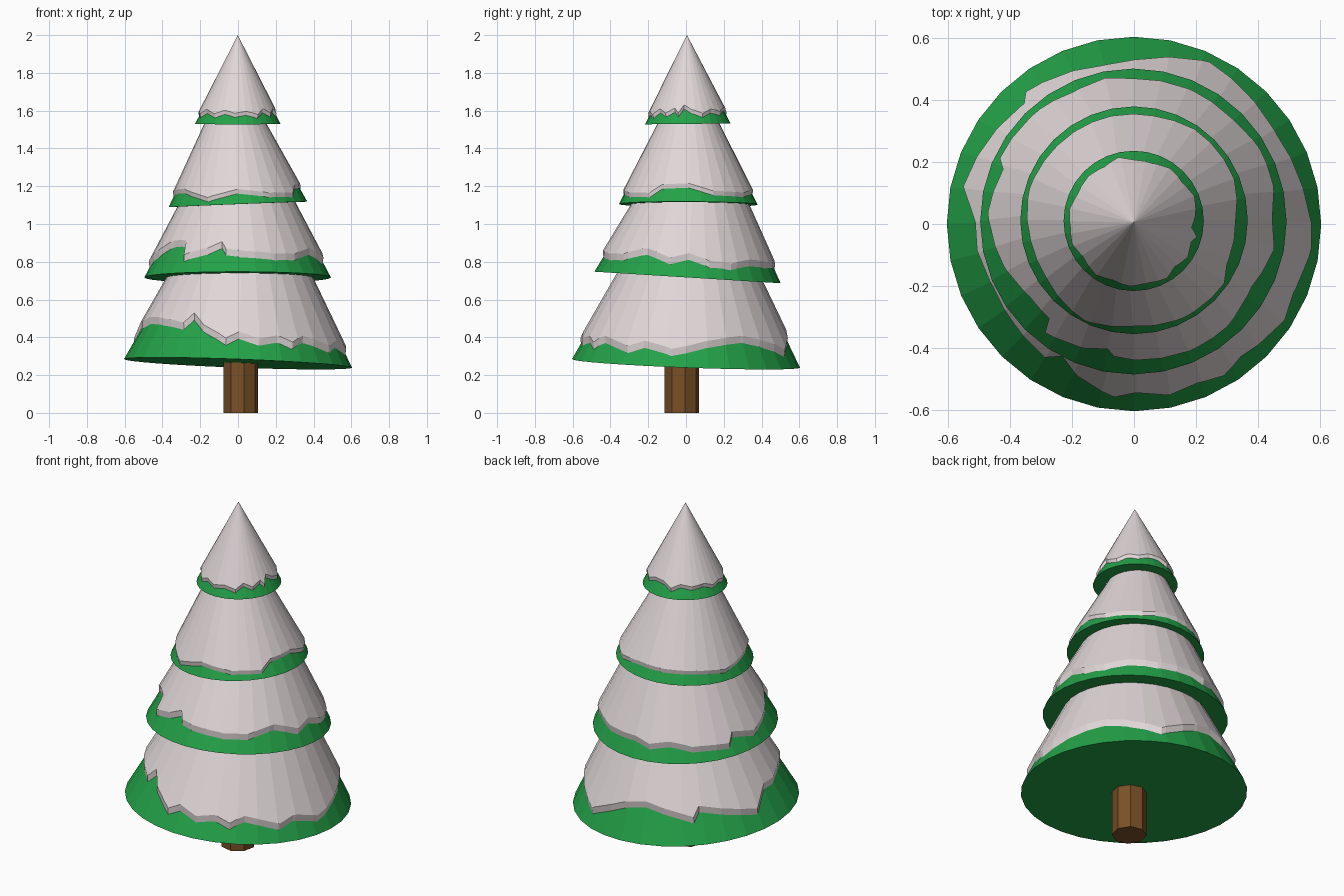
import bpy, bmesh
from math import sin, cos, pi, radians

if "Cube" in bpy.data.objects:
    bpy.data.objects.remove(bpy.data.objects["Cube"])

SEG = 32
STEP = 2 * pi / SEG


def material(name, rgb):
    m = bpy.data.materials.new(name)
    m.diffuse_color = (*rgb, 1)
    m.use_nodes = True
    m.node_tree.nodes["Principled BSDF"].inputs["Base Color"].default_value = m.diffuse_color
    return m


GREEN = material("pine green", (0.017, 0.36, 0.065))
SNOW = material("snow white", (0.74, 0.67, 0.68))
BARK = material("bark brown", (0.19, 0.08, 0.02))


def finish(bm, name, mat, loc=(0, 0, 0), rot=(0, 0, 0)):
    bmesh.ops.recalc_face_normals(bm, faces=bm.faces)
    me = bpy.data.meshes.new(name)
    bm.to_mesh(me)
    bm.free()
    me.materials.append(mat)
    ob = bpy.data.objects.new(name, me)
    ob.location, ob.rotation_euler = loc, rot
    bpy.context.collection.objects.link(ob)
    return ob


def branches(name, radius, height, loc, rot):
    """Closed faceted cone of needles."""
    bm = bmesh.new()
    ring = [bm.verts.new((radius * cos(i * STEP), radius * sin(i * STEP), 0)) for i in range(SEG)]
    tip = bm.verts.new((0, 0, height))
    bm.faces.new(ring[::-1])
    for i in range(SEG):
        bm.faces.new((ring[i], ring[(i + 1) % SEG], tip))
    finish(bm, name, GREEN, loc, rot)


def edge_radius(outline, a):
    """Radius of the ragged snow edge at angle a (degrees)."""
    pts = outline + [(outline[0][0] + 360, outline[0][1])]
    if a < pts[0][0]:
        a += 360
    for (a0, r0), (a1, r1) in zip(pts, pts[1:]):
        if a0 <= a <= a1:
            return r0 + (r1 - r0) * (a - a0) / (a1 - a0)


def snow(name, radius, height, thick, outline, loc, rot):
    """Snow cap following the cone facets, with a ragged rim."""
    outline = sorted(outline)
    angles = sorted({a for a, _ in outline} | {i * 360 / SEG for i in range(SEG)})
    bm = bmesh.new()
    tip = bm.verts.new((0, 0, height + thick))
    top, low = [], []
    for a in angles:
        t, r = radians(a), edge_radius(outline, a)
        facet = radius * cos(STEP / 2) / cos(t % STEP - STEP / 2)
        z = height * (1 - r / facet)
        top.append(bm.verts.new((r * cos(t), r * sin(t), z + thick)))
        q = r - 0.004
        low.append(bm.verts.new((q * cos(t), q * sin(t), z)))
    n = len(angles)
    for i in range(n):
        j = (i + 1) % n
        bm.faces.new((top[i], top[j], tip))
        bm.faces.new((low[i], low[j], top[j], top[i]))
    finish(bm, name, SNOW, loc, rot)


# Ragged snow edges: (angle in degrees, radius)
lower_edge = [(0, .568), (14, .548), (32, .535), (50, .55), (65, .572), (88, .525), (102, .515),
              (130, .55), (133.5, .525), (168, .567), (180, .52), (190, .522), (204, .51),
              (220, .515), (236, .528), (241, .498), (249, .532), (263, .567), (270, .55),
              (281, .567), (291, .555), (300, .57), (308, .55), (327, .575), (336, .558), (352, .575)]
middle_edge = [(0, .448), (14, .465), (29, .468), (46, .455), (65, .458), (90, .455), (101, .467),
               (115, .455), (130, .468), (155, .475), (159, .45), (177, .47), (200, .445),
               (217, .42), (230, .422), (232, .463), (249, .447), (259, .43), (262, .448),
               (271, .455), (295, .462), (311, .46), (330, .44), (348, .464)]
upper_edge = [(0, .332), (22, .352), (56, .354), (76, .343), (103, .343), (138, .343), (163, .35),
              (180, .342), (195, .335), (214, .336), (244, .36), (270, .342), (298, .354),
              (325, .357), (335, .335)]
top_edge = [(5, .2), (22, .212), (38, .2), (55, .207), (72, .196), (90, .198), (104, .211),
            (118, .199), (135, .206), (155, .201), (170, .211), (186, .205), (200, .212),
            (215, .2), (235, .212), (250, .202), (266, .21), (283, .205), (300, .213),
            (312, .198), (326, .21), (340, .197), (346, .21), (354, .188)]

# Tiers: name, radius, height, snow thickness, edge, base position, tilt
tiers = [
    ("lower", .604, 1.15, .045, lower_edge, (0, 0, .262), (-.0375, .0375, 0)),
    ("middle", .494, .94, .042, middle_edge, (-.002, .008, .717), (-.062, 0, 0)),
    ("upper", .367, .72, .03, upper_edge, (0, .012, 1.104), (-.004, -.04, 0)),
    ("top", .226, .442, .028, top_edge, (-.001, .01, 1.53), (0.01, 0, 0)),
]
for name, r, h, t, edge, loc, rot in tiers:
    branches(name + "_branches", r, h, loc, rot)
    snow(name + "_snow", r, h, t, edge, loc, rot)

# Trunk: eight-sided post
bm = bmesh.new()
bmesh.ops.create_cone(bm, cap_ends=True, segments=8, radius1=.093, radius2=.093, depth=.4)
finish(bm, "trunk", BARK, (.015, -.022, .2), (0, 0, radians(10)))
